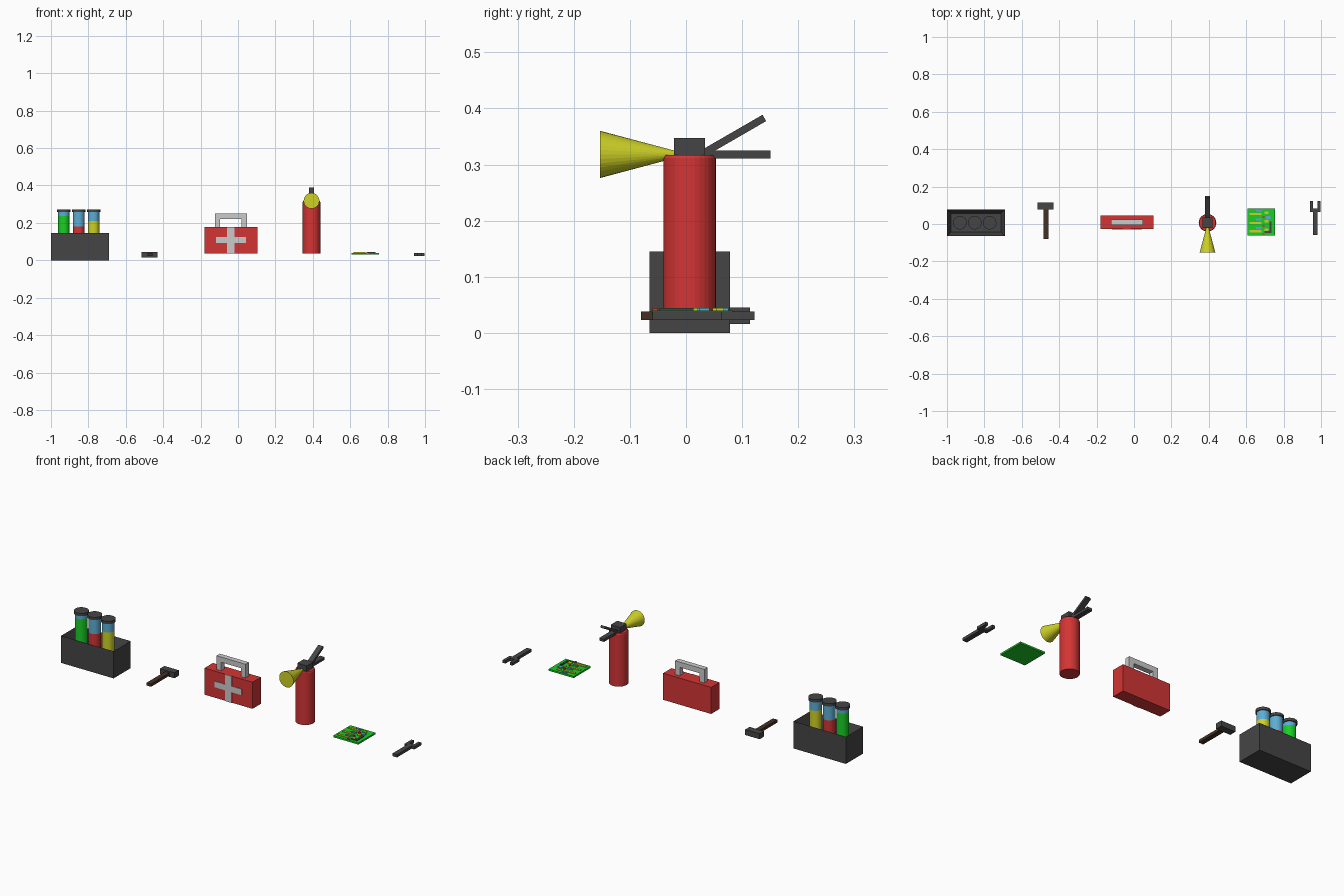
import bpy, bmesh, math
from mathutils import Matrix

cube = bpy.data.objects.get("Cube")
if cube:
    bpy.data.objects.remove(cube, do_unlink=True)


def material(name, r, g, b):
    m = bpy.data.materials.new(name)
    m.use_nodes = True
    m.diffuse_color = (r, g, b, 1)
    bsdf = next(n for n in m.node_tree.nodes if n.type == 'BSDF_PRINCIPLED')
    bsdf.inputs["Base Color"].default_value = (r, g, b, 1)
    return m


charcoal = material("charcoal", .06, .06, .06)
red = material("red", .65, .035, .035)
silver = material("light grey", .6, .6, .6)
green = material("green", .01, .62, .02)
yellow = material("yellow", .62, .64, .02)
blue = material("light blue", .11, .42, .66)
brown = material("dark brown", .06, .03, .018)


def finish(name, bm, mat):
    bmesh.ops.recalc_face_normals(bm, faces=bm.faces)
    mesh = bpy.data.meshes.new(name)
    bm.to_mesh(mesh)
    bm.free()
    mesh.materials.append(mat)
    obj = bpy.data.objects.new(name, mesh)
    bpy.context.collection.objects.link(obj)
    return obj


def box(name, mat, x, y, z, inset=0, depth=0):
    """Box from (min, max) pairs, optionally with a recess in the top."""
    bm = bmesh.new()
    bmesh.ops.create_cube(bm, size=1)
    for v in bm.verts:
        v.co = [(a + b) / 2 + c * (b - a) for (a, b), c in zip((x, y, z), v.co)]
    if inset:
        top = max(bm.faces, key=lambda f: f.calc_center_median().z)
        bmesh.ops.inset_region(bm, faces=[top], thickness=inset)
        bmesh.ops.translate(bm, verts=top.verts, vec=(0, 0, -depth))
    return finish(name, bm, mat)


def round_part(name, mat, x, y, z0, z1, r0, r1=None):
    bm = bmesh.new()
    bmesh.ops.create_cone(bm, cap_ends=True, segments=32, radius1=r0,
                          radius2=r0 if r1 is None else r1, depth=z1 - z0,
                          matrix=Matrix.Translation((x, y, (z0 + z1) / 2)))
    return finish(name, bm, mat)


def prism(name, mat, points, axis, low, high):
    """Extrude a 2D outline along y or z."""
    bm = bmesh.new()
    place = (lambda a, b: (a, low, b)) if axis == 'y' else (lambda a, b: (a, b, low))
    face = bm.faces.new([bm.verts.new(place(a, b)) for a, b in points])
    ext = bmesh.ops.extrude_face_region(bm, geom=[face])
    verts = [g for g in ext["geom"] if isinstance(g, bmesh.types.BMVert)]
    d = high - low
    bmesh.ops.translate(bm, verts=verts, vec=(0, d, 0) if axis == 'y' else (0, 0, d))
    return finish(name, bm, mat)


def mirrored(half, cx):
    """Close a right-hand outline with its mirror image about x = cx."""
    return [(cx + a, b) for a, b in half] + [(cx - a, b) for a, b in reversed(half)]


# Rack with three capped sample tubes
box("tube_rack", charcoal, (-1, -.69), (-.065, .078), (0, .145), .03, .06)
tubes = [("green", green, .237), ("red", red, .18), ("yellow", yellow, .21)]
for i, (label, mat, level) in enumerate(tubes):
    x, y = -.931 + i * .0795, .007
    round_part(label + "_tube_liquid", mat, x, y, .085, level, .031)
    round_part(label + "_tube_glass", blue, x, y, level, .257, .031)
    round_part(label + "_tube_cap", charcoal, x, y, .257, .272, .036)

# Hammer
box("hammer_head", charcoal, (-.515, -.43), (.077, .114), (.016, .045))
box("hammer_handle", brown, (-.484, -.458), (-.08, .077), (.023, .038))

# First aid case with handle and cross
box("case_body", red, (-.18, .104), (-.026, .045), (.035, .177))
cx = -.038
prism("case_handle", silver,
      mirrored([(.058, .222), (.058, .177), (.086, .177), (.086, .25)], cx),
      'y', -.005, .023)
box("cross_upright", silver, (cx - .02, cx + .02), (-.029, -.026), (.035, .177))
box("cross_bar", silver, (cx - .08, cx + .08), (-.029, -.026), (.092, .124))

# Fire extinguisher
ex, ey = .393, .0065
round_part("extinguisher_tank", red, ex, ey, .035, .312, .047)
round_part("extinguisher_shoulder", red, ex, ey, .312, .317, .047, .044)
box("extinguisher_valve", charcoal, (ex - .028, ex + .028), (-.021, .034), (.317, .347))
box("extinguisher_grip", charcoal, (ex - .014, ex + .014), (.03, .151), (.311, .325))
lever = box("extinguisher_lever", charcoal, (-.014, .014), (-.005, .122), (-.0065, .0065))
lever.location = (ex, .034, .322)
lever.rotation_euler.x = math.radians(30)
horn = round_part("extinguisher_horn", yellow, 0, 0, 0, .135, .006, .042)
horn.location = (ex, -.018, .318)
horn.rotation_euler.x = math.radians(90)

# Circuit board with components
bx, by, top = .68, .011, .04
box("circuit_board", green, (bx - .074, bx + .074), (by - .072, by + .072), (.031, top))


def chip(name, mat, x, y, w, d, h=.004):
    box(name, mat, (bx + x - w / 2, bx + x + w / 2),
        (by + y - d / 2, by + y + d / 2), (top, top + h))


for i, y in enumerate((.042, -.005, -.05)):
    chip(f"yellow_strip_{i}", yellow, -.03, y, .065, .012)
    chip(f"blue_chip_{i}", blue, -.012, y + .018, .03, .01)
    chip(f"red_chip_{i}", red, .012, y - .016, .012, .01)
    chip(f"yellow_chip_{i}", yellow, .028, y + .008, .02, .014)
chip("blue_block", blue, .038, .022, .024, .018)
chip("black_chip_long", charcoal, .05, -.028, .012, .06)
chip("black_chip_foot", charcoal, .032, -.052, .026, .012)

# Open-ended wrench
jaw = [(.013, -.06), (.013, .063), (.029, .063), (.029, .122), (.013, .122), (.013, .083)]
prism("wrench", charcoal, mirrored(jaw, .969), 'z', .023, .038)
